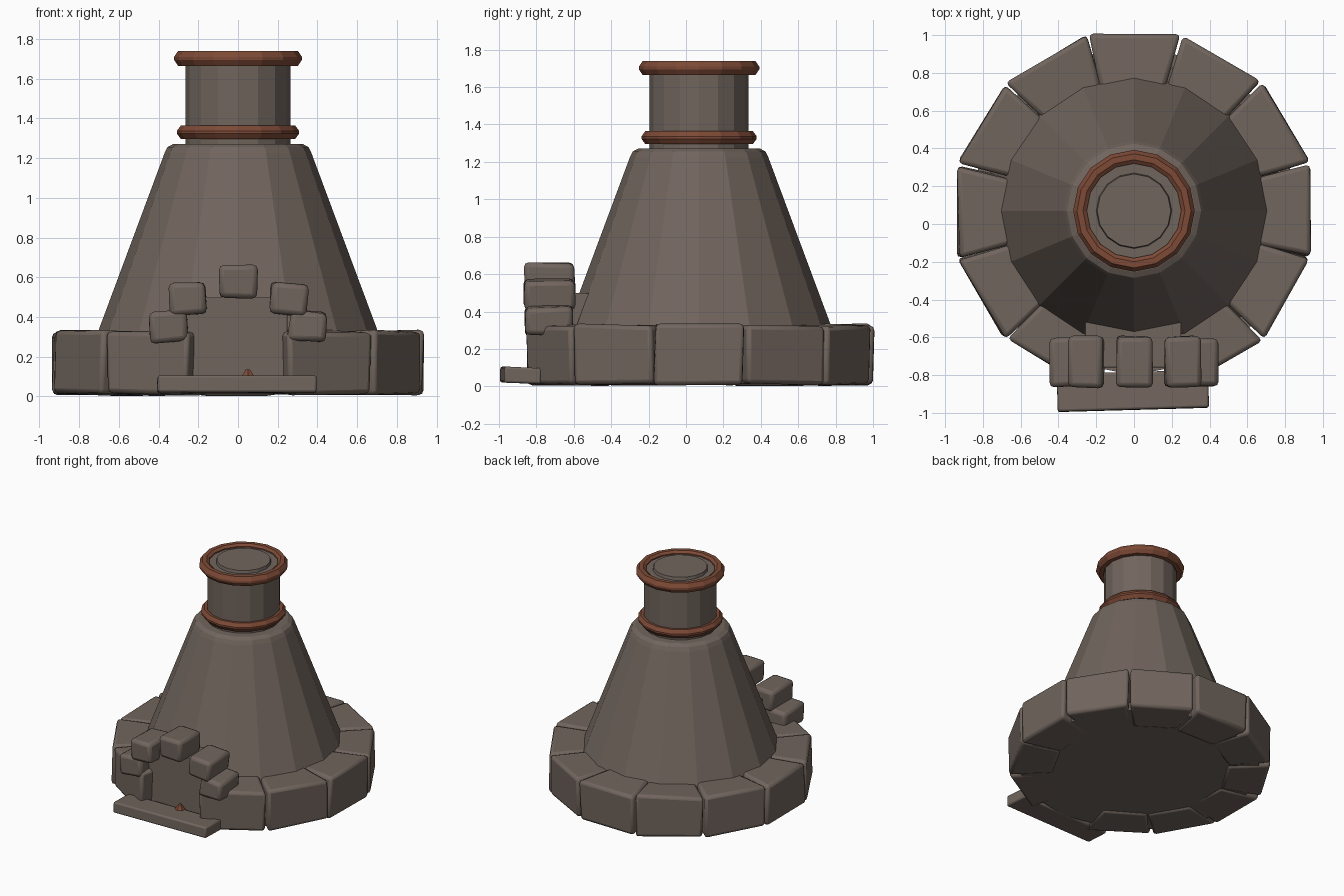
import bpy, bmesh, math, random
from mathutils import Matrix, Vector

random.seed(4)
if "Cube" in bpy.data.objects:
    bpy.data.objects.remove(bpy.data.objects["Cube"])

CY = 0.07    # depth of the furnace axis
SIDES = 16


def material(name, rgb):
    mat = bpy.data.materials.new(name)
    mat.use_nodes = True
    mat.diffuse_color = (*rgb, 1)
    mat.node_tree.nodes["Principled BSDF"].inputs["Base Color"].default_value = (*rgb, 1)
    return mat


STONE = material("grey brown stone", (0.165, 0.130, 0.110))
COPPER = material("copper", (0.205, 0.068, 0.037))


def add_object(name, bm, mat, bevel=0, smooth=False):
    bmesh.ops.recalc_face_normals(bm, faces=bm.faces)
    mesh = bpy.data.meshes.new(name)
    bm.to_mesh(mesh)
    bm.free()
    mesh.materials.append(mat)
    obj = bpy.data.objects.new(name, mesh)
    bpy.context.collection.objects.link(obj)
    if bevel:
        mod = obj.modifiers.new("worn edges", "BEVEL")
        mod.width = bevel
        mod.segments = 2
    if smooth:
        bpy.ops.object.select_all(action="DESELECT")
        obj.select_set(True)
        bpy.context.view_layer.objects.active = obj
        bpy.ops.object.shade_smooth_by_angle(angle=math.radians(40))
    return obj


def lathe(name, profile, mat, closed=False):
    """Faceted turned part from (radius, height) points."""
    bm = bmesh.new()
    rings = []
    for r, z in profile:
        rings.append([bm.verts.new((r * math.cos(math.tau * i / SIDES),
                                    CY + r * math.sin(math.tau * i / SIDES), z))
                      for i in range(SIDES)])
    pairs = list(zip(rings, rings[1:]))
    if closed:
        pairs.append((rings[-1], rings[0]))
    else:
        bm.faces.new(rings[0])
        bm.faces.new(rings[-1])
    for a, b in pairs:
        for i in range(SIDES):
            j = (i + 1) % SIDES
            bm.faces.new((a[i], a[j], b[j], b[i]))
    return add_object(name, bm, mat)


def block(name, size, matrix, bevel, taper=1.0, jitter=0.0):
    """Worn block; taper narrows its width (y) toward its inner (-x) end."""
    bm = bmesh.new()
    bmesh.ops.create_cube(bm, size=1)
    for v in bm.verts:
        if v.co.x < 0:
            v.co.y *= taper
        v.co = Vector([c * s + random.uniform(-jitter, jitter)
                       for c, s in zip(v.co, size)])
    bmesh.ops.transform(bm, matrix=matrix, verts=bm.verts)
    return add_object(name, bm, STONE, bevel, True)


# Furnace body, floor and chimney
lathe("floor", [(0.87, 0.015), (0.87, 0.08)], STONE)
lathe("furnace_body", [(0.815, 0.03), (0.37, 1.225), (0.355, 1.255), (0.325, 1.272)], STONE)
lathe("chimney", [(0.265, 1.25), (0.265, 1.69), (0.25, 1.715), (0.2, 1.715), (0.195, 1.738)], STONE)

# Copper bands
for name, z, half, outer in (("lower_band", 1.33, 0.034, 0.308), ("upper_band", 1.702, 0.037, 0.322)):
    lathe(name, [(0.25, z - half * 0.6), (0.27, z - half), (outer - 0.02, z - half),
                 (outer, z - half * 0.2), (outer, z + half * 0.2), (outer - 0.02, z + half),
                 (0.27, z + half), (0.25, z + half * 0.6)], COPPER, closed=True)

# Ring of base stones, open at the front
for k in range(12):
    if k == 9:
        continue
    place = (Matrix.Translation((0, CY, 0.17)) @ Matrix.Rotation(k * math.pi / 6, 4, "Z")
             @ Matrix.Translation((0.775, 0, 0)))
    block(f"base_stone_{k}", (0.31, 0.485, 0.32), place, 0.024, taper=0.68, jitter=0.009)

# Doorway panel and arch stones
block("doorway_panel", (0.51, 0.24, 0.48), Matrix.Translation((-0.005, -0.64, 0.26)), 0.004)


def arch_stone(name, x, z, tilt, size):
    place = Matrix.Translation((x, -0.73, z)) @ Matrix.Rotation(math.radians(tilt), 4, "Y")
    block(name, size, place, 0.026, jitter=0.007)


arch_stone("keystone", 0, 0.575, 1, (0.19, 0.27, 0.17))
for side, sx in (("left", 1), ("right", -1)):
    arch_stone(f"upper_arch_stone_{side}", sx * 0.255, 0.49, sx * 4, (0.185, 0.27, 0.165))
    arch_stone(f"lower_arch_stone_{side}", sx * 0.352, 0.352, sx * 5, (0.19, 0.26, 0.15))

# Doorstep slab
place = (Matrix.Translation((-0.005, -0.885, 0.058)) @ Matrix.Rotation(math.radians(1.5), 4, "Z")
         @ Matrix.Rotation(math.radians(-2), 4, "X"))
block("doorstep", (0.8, 0.2, 0.085), place, 0.012, jitter=0.003)

# Small ember lump behind the doorstep
bm = bmesh.new()
bmesh.ops.create_cone(bm, cap_ends=True, segments=6, radius1=0.05, radius2=0.012, depth=0.055,
                      matrix=Matrix.Translation((0.05, -0.8, 0.108)))
add_object("ember", bm, COPPER)
